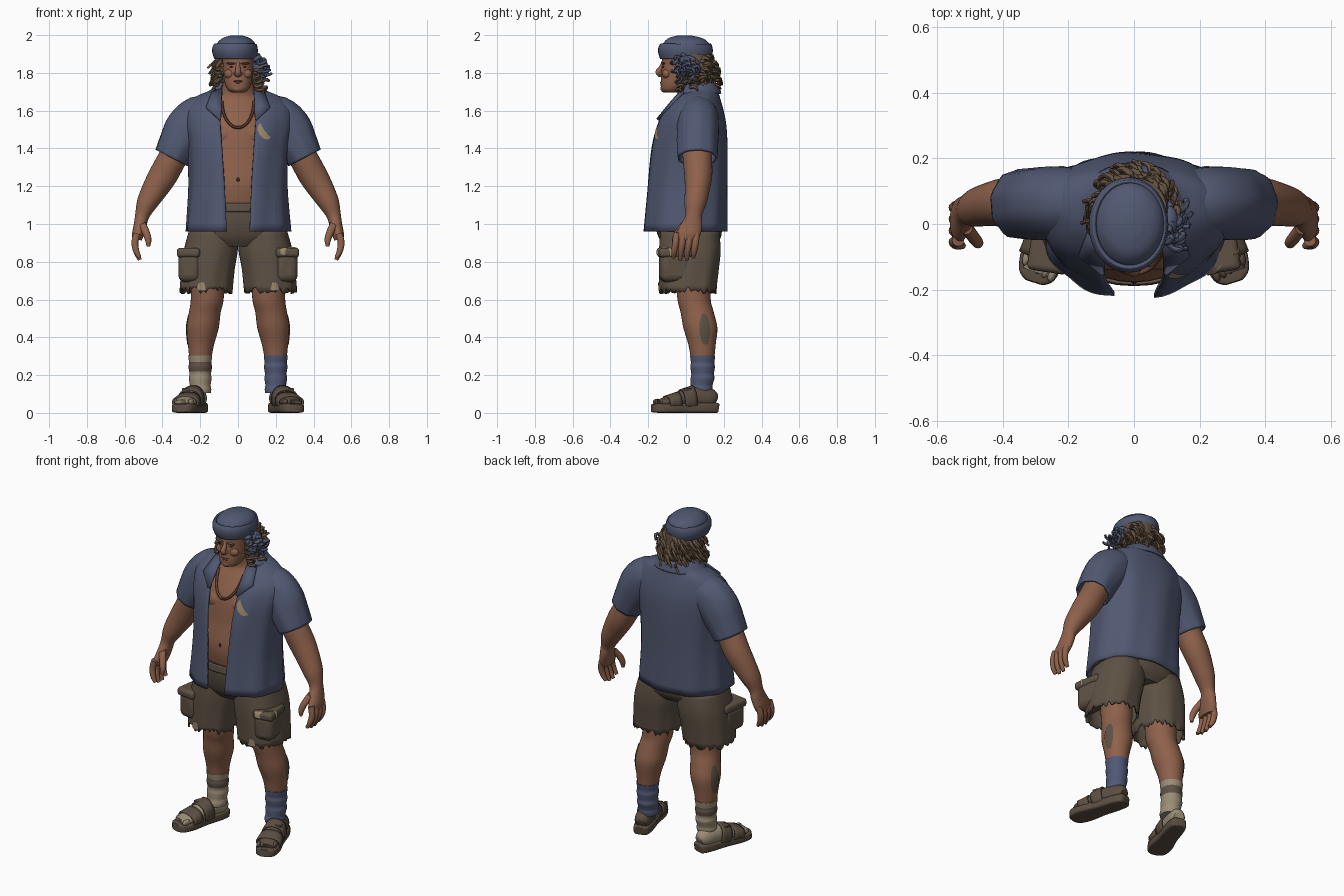
import bpy, bmesh, math, random
from mathutils import Vector, Matrix

if "Cube" in bpy.data.objects:
    bpy.data.objects.remove(bpy.data.objects["Cube"], do_unlink=True)
random.seed(4)
made = []
SIDES = ((1, "left"), (-1, "right"))


def material(name, r, g, b):
    m = bpy.data.materials.new(name)
    m.use_nodes = True
    m.diffuse_color = (r, g, b, 1)
    m.node_tree.nodes["Principled BSDF"].inputs["Base Color"].default_value = (r, g, b, 1)
    m.node_tree.nodes["Principled BSDF"].inputs["Roughness"].default_value = 0.9
    return m


SKIN = material("tanned skin", .27, .12, .07)
BLUE = material("faded blue cloth", .082, .098, .165)
SOCK_BLUE = material("sock blue", .085, .1, .18)
SHORTS = material("olive brown canvas", .11, .083, .058)
HAIR = material("brown hair", .125, .083, .052)
CREAM = material("cream wool", .33, .27, .185)
SANDAL = material("sandal leather", .105, .077, .054)
TAN = material("tan patch", .33, .25, .15)
CORD = material("red brown cord", .2, .08, .043)
DARK = material("dark brown", .04, .022, .015)


def finish(name, bm, mat):
    bmesh.ops.recalc_face_normals(bm, faces=bm.faces)
    me = bpy.data.meshes.new(name)
    bm.to_mesh(me)
    bm.free()
    me.materials.append(mat)
    ob = bpy.data.objects.new(name, me)
    bpy.context.collection.objects.link(ob)
    made.append(ob)
    return ob


def smooth_rows(rows, steps):
    out, last = [], len(rows) - 1
    for i in range(last):
        a, b, c, d = [rows[max(0, min(j, last))] for j in range(i - 1, i + 3)]
        for k in range(steps):
            t = k / steps
            out.append([(2 * q + (r - p) * t + (2 * p - 5 * q + 4 * r - s) * t * t
                         + (3 * q - p - 3 * r + s) * t ** 3) / 2 for p, q, r, s in zip(a, b, c, d)])
    return out + [list(rows[-1])]


def loft(name, rows, mat, axis=(0, 1, 0), along=None, power=2.0, gap=False,
         folds=0.0, n=32, steps=4, thick=0.0, ragged=0.0):
    """Skin rings (x, y, z, half size on axis, half size across, gap) into a tube."""
    rows, bm, rings = smooth_rows(rows, steps), bmesh.new(), []
    u, pw = Vector(axis), lambda v: math.copysign(abs(v) ** (2 / power), v)
    for j, r in enumerate(rows):
        lo, hi = rows[max(0, j - 1)], rows[min(len(rows) - 1, j + 1)]
        tangent = Vector(along) if along else Vector(hi[:3]) - Vector(lo[:3])
        v = tangent.cross(u).normalized()
        start = math.asin(min(.97, r[5] / r[4]) ** (power / 2)) if gap else 0
        ring = []
        for k in range(n):
            th = start + (math.tau - 2 * start) * k / (n - 1 if gap else n)
            f = 1 + folds * math.sin(9 * th + 4 * r[2]) * j / len(rows)
            p = Vector(r[:3]) + (v * r[4] * pw(math.sin(th)) - u * r[3] * pw(math.cos(th))) * f
            if ragged and j == len(rows) - 1:
                p.z += random.uniform(-ragged, ragged / 2)
            ring.append(bm.verts.new(p))
        rings.append(ring)
    for a, b in zip(rings, rings[1:]):
        for k in range(n - 1 if gap else n):
            m = (k + 1) % n
            bm.faces.new((a[k], a[m], b[m], b[k]))
    if not gap and not thick:
        bm.faces.new(rings[0])
        bm.faces.new(rings[-1])
    ob = finish(name, bm, mat)
    if thick:
        mod = ob.modifiers.new("cloth", "SOLIDIFY")
        mod.thickness, mod.offset = thick, 0
    return ob


def mirrored(rows, s):
    return [(s * r[0],) + tuple(r[1:]) for r in rows]


def blob(name, loc, size, mat):
    bm = bmesh.new()
    bmesh.ops.create_uvsphere(bm, u_segments=16, v_segments=10, radius=1)
    bm.transform(Matrix.Translation(loc) @ Matrix.Diagonal((*size, 1)))
    return finish(name, bm, mat)


def block(name, loc, size, mat, turn=0.0, bevel=.02):
    bm = bmesh.new()
    bmesh.ops.create_cube(bm, size=1)
    bm.transform(Matrix.Translation(loc) @ Matrix.Rotation(turn, 4, "Z") @ Matrix.Diagonal((*size, 1)))
    ob = finish(name, bm, mat)
    mod = ob.modifiers.new("round", "BEVEL")
    mod.width, mod.segments = bevel, 4
    return ob


def cords(name, paths, mat, radius):
    cu = bpy.data.curves.new(name, "CURVE")
    cu.dimensions, cu.bevel_depth, cu.bevel_resolution, cu.use_fill_caps = "3D", radius, 2, True
    for path in paths:
        sp = cu.splines.new("POLY")
        sp.points.add(len(path) - 1)
        for i, p in enumerate(path):
            sp.points[i].co = (*p, 1)
            sp.points[i].radius = 1 - .5 * (i / len(path)) ** 2 if len(paths) > 1 else 1
    tmp = bpy.data.objects.new(name + " guide", cu)
    bpy.context.collection.objects.link(tmp)
    bpy.context.view_layer.update()
    me = bpy.data.meshes.new_from_object(tmp.evaluated_get(bpy.context.evaluated_depsgraph_get()))
    bpy.data.objects.remove(tmp, do_unlink=True)
    me.materials.clear()
    me.materials.append(mat)
    ob = bpy.data.objects.new(name, me)
    bpy.context.collection.objects.link(ob)
    made.append(ob)


def patch(name, target, mat, edge_a, edge_b, across=6):
    """Thin plate between two edges, laid on the target surface."""
    bm = bmesh.new()
    grid = [[bm.verts.new(Vector(a).lerp(Vector(b), k / across)) for k in range(across + 1)]
            for a, b in zip(edge_a, edge_b)]
    for r, q in zip(grid, grid[1:]):
        for k in range(across):
            bm.faces.new((r[k], r[k + 1], q[k + 1], q[k]))
    mod = finish(name, bm, mat).modifiers.new("lay on", "SHRINKWRAP")
    mod.target, mod.wrap_mode, mod.offset = target, "ABOVE_SURFACE", .004


UP = (0, 0, 1)
# Bare torso and neck
loft("torso", [(0, -.005, 1.80, .07, .07), (0, .02, 1.73, .075, .082), (0, .05, 1.67, .095, .12),
               (0, .04, 1.6, .125, .2), (0, .025, 1.5, .16, .23), (0, .01, 1.35, .165, .225),
               (0, 0, 1.2, .178, .225), (0, .005, 1.05, .155, .2)], SKIN, along=UP)
for s, side in SIDES:
    blob(side + "_pectoral", (s * .075, -.08, 1.47), (.085, .06, .06), SKIN)
blob("navel", (0, -.178, 1.235), (.008, .004, .011), DARK)
arc = [math.pi * i / 24 for i in range(25)]
cords("necklace", [[(.085 * math.cos(t), -.065 - .083 * math.sin(t), 1.65 - .14 * math.sin(t))
                    for t in arc]], CORD, .008)

# Open shirt, collar and sleeves
shirt = loft("shirt_body", [(0, .085, 1.73, .07, .1, .07), (0, .08, 1.7, .085, .15, .08),
                            (0, .06, 1.665, .115, .225, .09), (0, .038, 1.6, .155, .275, .095),
                            (0, .027, 1.52, .18, .282, .092), (0, .015, 1.4, .197, .262, .083),
                            (0, .005, 1.2, .205, .255, .07), (0, -.004, .96, .215, .272, .06)],
             BLUE, along=UP, power=2.2, gap=True, folds=.02, n=72, thick=.012)
loft("collar", [(0, .075, 1.745, .08, .09, .07), (0, .07, 1.735, .098, .115, .085),
                (0, .065, 1.69, .118, .158, .1)], BLUE, along=UP, gap=True, n=40, thick=.01)
for s, side in SIDES:
    top = [(s * .085, -.02, 1.72), (s * .088, -.09, 1.64), (s * .09, -.155, 1.56)]
    out = [(s * .14, -.02, 1.7), (s * .17, -.1, 1.62), (s * .1, -.155, 1.555)]
    bm = bmesh.new()
    a, b = [[bm.verts.new(p) for p in line] for line in (top, out)]
    for i in range(2):
        bm.faces.new((a[i], b[i], b[i + 1], a[i + 1]))
    lapel = finish(side + "_lapel", bm, BLUE)
    lapel.modifiers.new("cloth", "SOLIDIFY").thickness = .012
    loft(side + "_sleeve", mirrored([(.12, .065, 1.58, .085, .08), (.2, .065, 1.565, .102, .112),
                                     (.265, .063, 1.5, .106, .12), (.315, .06, 1.42, .104, .103),
                                     (.352, .06, 1.35, .1, .09)], s), BLUE, folds=.03, thick=.01)
# Crescent: two half ellipses sharing their tips
u, w = Vector((-.64, 0, .77)), Vector((-.77, 0, -.64))
rim, bite = [[Vector((.163, -.18, 1.507)) + .056 * math.cos(t) * u + depth * math.sin(t) * w for t in arc]
             for depth in (.055, .014)]
patch("moon_patch", shirt, TAN, rim, bite)

# Arms and hands
for s, side in SIDES:
    loft(side + "_arm", mirrored([(.26, .06, 1.5, .08, .08), (.34, .06, 1.36, .078, .076),
                                  (.395, .065, 1.26, .074, .076), (.44, .06, 1.185, .066, .068),
                                  (.482, .05, 1.11, .058, .055), (.507, .04, 1.045, .044, .038),
                                  (.517, .03, 1.0, .056, .034), (.53, .012, .945, .066, .031),
                                  (.533, .005, .915, .057, .024)], s), SKIN)
    for i in range(4):
        y, tip = .055 - .035 * i, .822 - .012 * (i in (1, 2))
        loft(f"{side}_finger_{i + 1}", mirrored([(.535, y, .95, .018, .019), (.546, y - .005, .9, .018, .018),
                                                (.538, y - .012, .855, .016, .016),
                                                (.52, y - .016, tip, .01, .01)], s), SKIN, n=12)
    loft(side + "_thumb", mirrored([(.51, -.01, 1.0, .022, .022), (.487, -.042, .955, .02, .02),
                                    (.475, -.057, .915, .017, .017), (.475, -.062, .88, .009, .009)], s), SKIN, n=12)

# Shorts with ragged hems and cargo pockets
loft("shorts_seat", [(0, 0, 1.105, .172, .215), (0, .005, 1.06, .178, .225), (0, .012, 1.0, .178, .245),
                     (0, .02, .93, .165, .258), (0, .02, .88, .13, .2)], SHORTS, along=UP, power=2.2)
loft("waistband", [(0, 0, 1.11, .18, .22), (0, .002, 1.065, .186, .228)], SHORTS, along=UP, power=2.2, thick=.01)
for s, side in SIDES:
    leg = loft(side + "_shorts_leg", mirrored([(.13, .02, .96, .15, .125), (.145, .02, .86, .157, .137),
                                              (.16, .015, .76, .152, .135), (.17, .01, .655, .145, .134)], s),
               SHORTS, along=UP, power=2.3, folds=.02, n=72, thick=.012, ragged=.026)
    block(side + "_cargo_pocket", (s * .25, -.058, .772), (.12, .165, .16), SHORTS, s * .15, .038)
    flap = block(side + "_pocket_flap", (s * .252, -.06, .848), (.125, .175, .05), SHORTS, s * .15, .018)
    patch(side + "_hem_patch", leg, TAN, [(s * .17, -.16, .652), (s * .182, -.16, .692)],
          [(s * .23, -.16, .647), (s * .212, -.16, .688)])
    if s > 0:
        patch("pocket_patch", flap, TAN, [(.225, -.16, h) for h in (.84, .86, .885)],
              [(.33, -.07, h) for h in (.832, .86, .88)], 14)

# Legs, socks and sandals
for s, side in SIDES:
    shin = loft(side + "_leg", mirrored([(.163, .04, .72, .095, .09), (.163, .043, .6, .088, .087),
                                        (.176, .06, .53, .088, .084), (.187, .076, .45, .09, .085),
                                        (.196, .085, .36, .072, .069), (.2, .088, .27, .06, .056)], s), SKIN, along=UP)
    steps = [i / 10 for i in range(11)]
    width = [.034 * math.sin(math.pi * (.05 + .9 * t)) ** .5 for t in steps]
    patch(side + "_calf_patch", shin, SHORTS, [(s * .28, .105 - w, .36 + .17 * t) for t, w in zip(steps, width)],
          [(s * .28, .105 + w, .36 + .17 * t) for t, w in zip(steps, width)])
    rows = [(.2, .088 - .003 * max(0, i - 6), .305 - .02 * i, .067 - .002 * (i % 3) - .0006 * i,
             .064 - .002 * (i % 3) - .0006 * i) for i in range(11)]
    sock = loft(side + "_sock", mirrored(rows, s), SOCK_BLUE if s > 0 else CREAM, along=UP)
    if s < 0:
        sock.data.materials.append(SHORTS)
        for f in sock.data.polygons:
            f.material_index = int(.22 < f.center.z < .268)
    # Foot pieces are laid out heel to toe, then turned outward
    place = Matrix.Translation((s * .2, .155, 0)) @ Matrix.Rotation(s * .3, 4, "Z")
    X = (1, 0, 0)
    foot = [(0, 0, .065, .03, .03), (0, -.03, .075, .046, .055), (0, -.12, .08, .051, .058),
            (0, -.2, .072, .056, .042), (0, -.27, .06, .056, .027), (0, -.315, .052, .046, .018)]
    parts = [loft(side + "_foot", foot, CREAM if s < 0 else SANDAL, axis=X)]
    sole = [(0, .012, .026, .025, .022), (0, 0, .027, .043, .027), (0, -.06, .027, .054, .027),
            (0, -.16, .027, .056, .027), (0, -.26, .025, .067, .025), (0, -.325, .025, .056, .024),
            (0, -.348, .026, .028, .021)]
    parts.append(loft(side + "_sole", sole, SANDAL, axis=X, power=5))
    for name, y, z, w, h in (("instep", -.155, .074, .06, .06), ("toe", -.24, .06, .066, .04)):
        parts.append(loft(f"{side}_{name}_strap", [(0, y + .036, z + .004, w - .003, h + .004),
                                                  (0, y - .03, z - .005, w + .002, h - .008)],
                          SANDAL, axis=X, power=2.4, steps=3, thick=.01))
    parts.append(block(side + "_buckle", (s * .028, -.165, .124), (.035, .04, .014), SANDAL, 0, .004))
    for i in range(5):
        parts.append(blob(f"{side}_toe_{i + 1}", (s * (i - 2) * .022, -.305 + .006 * i, .058),
                          (.013, .028, .017), CREAM if s < 0 else SANDAL))
    for ob in parts:
        ob.data.transform(place)

# Head and face
loft("head", [(0, -.07, 1.695, .03, .03), (0, -.075, 1.708, .053, .052), (0, -.057, 1.74, .077, .069),
              (0, -.037, 1.79, .094, .078), (0, -.03, 1.84, .098, .08), (0, -.02, 1.88, .105, .084),
              (0, 0, 1.93, .1, .08)], SKIN, along=UP, power=2.2)
loft("nose", [(0, -.116, 1.865, .01, .01), (0, -.131, 1.83, .012, .012), (0, -.144, 1.806, .016, .017),
              (0, -.14, 1.79, .017, .012), (0, -.128, 1.784, .01, .007)], SKIN, axis=(1, 0, 0), n=16)
blob("chin", (0, -.113, 1.718), (.032, .022, .022), SKIN)
blob("mouth", (0, -.129, 1.757), (.027, .005, .003), DARK)
blob("lower_lip", (0, -.126, 1.749), (.024, .011, .006), SKIN)
for s, side in SIDES:
    blob(side + "_cheek", (s * .042, -.102, 1.795), (.032, .024, .026), SKIN)
    blob(side + "_nostril", (s * .014, -.134, 1.796), (.01, .012, .008), SKIN)
    blob(side + "_eye", (s * .033, -.118, 1.832), (.012, .007, .004), DARK)
    blob(side + "_brow", (s * .036, -.121, 1.85), (.026, .01, .006), HAIR)
    blob(side + "_ear", (s * .083, -.015, 1.815), (.014, .024, .034), SKIN)


# Curly hair and the loose ends of the head cloth
def curl(turn, z, size, drop, flare):
    phase, path = random.uniform(0, math.tau), []
    for i in range(13):
        t = i / 12
        reach, a = 1 + flare * t, phase + 9 * t
        path.append((.097 * math.sin(turn) * reach + size * math.cos(a),
                     .02 - .105 * math.cos(turn) * reach + size * math.sin(a),
                     z - drop * t + size * math.sin(a + 1)))
    return path


loft("hair_mass", [(0, .045, 1.9, .095, .1), (0, .05, 1.82, .095, .11), (0, .06, 1.75, .08, .1),
                   (0, .06, 1.705, .05, .06)], HAIR, along=UP, folds=.1)
cords("hair_curls", [curl(math.radians(random.uniform(62, 298)), random.uniform(1.78, 1.88), .016,
                          random.uniform(.04, .1), random.uniform(.1, .55)) for _ in range(110)], HAIR, .0105)
cords("cloth_ends", [curl(math.radians(random.uniform(58, 112)), random.uniform(1.84, 1.89), .013,
                          random.uniform(.03, .1), random.uniform(.4, .8)) for _ in range(18)], BLUE, .012)
blob("cloth_knot", (.108, .01, 1.868), (.026, .045, .024), BLUE)

# Rolled cap
loft("cap_crown", [(-.012, 0, 1.885, .125, .1), (-.012, 0, 1.94, .128, .105), (-.01, 0, 1.968, .112, .092),
                   (-.009, -.004, 1.987, .082, .066), (-.008, -.008, 1.998, .035, .03)], BLUE, along=UP)
loft("cap_band", [(-.014, -.002, 1.876, .129, .105), (-.016, -.003, 1.905, .138, .114),
                  (-.016, -.003, 1.932, .138, .114), (-.014, -.001, 1.952, .129, .106)], BLUE, along=UP, thick=.012)

# Smooth shading that keeps creases
bpy.ops.object.select_all(action="DESELECT")
for ob in made:
    ob.select_set(True)
bpy.context.view_layer.objects.active = made[0]
bpy.ops.object.shade_smooth_by_angle(angle=math.radians(45))
